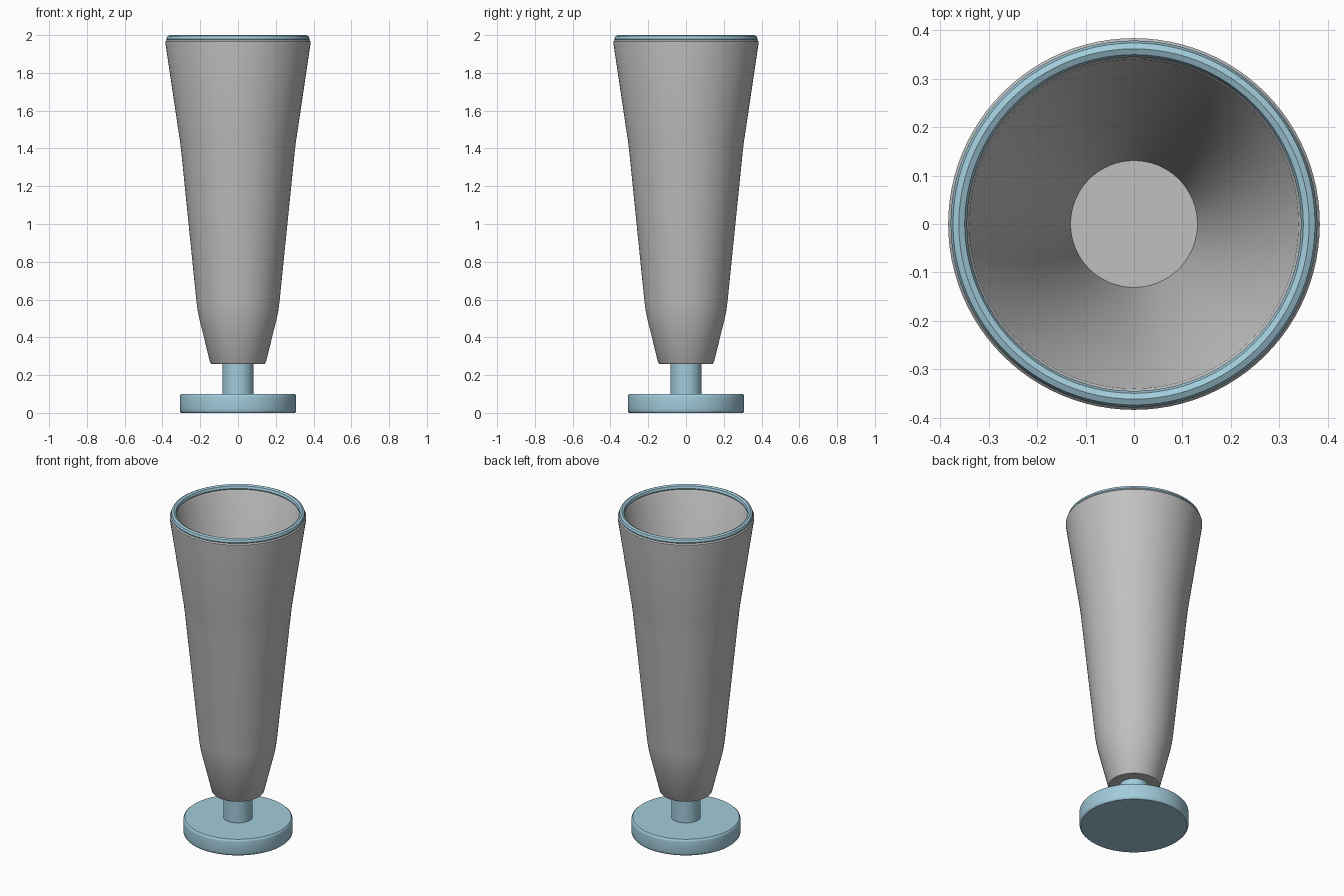
import bpy
import bmesh
import math

cube = bpy.data.objects.get("Cube")
if cube:
    bpy.data.objects.remove(cube, do_unlink=True)


def make_material(name, rgb):
    mat = bpy.data.materials.new(name)
    mat.use_nodes = True
    mat.diffuse_color = (*rgb, 1)
    mat.node_tree.nodes["Principled BSDF"].inputs["Base Color"].default_value = (*rgb, 1)
    return mat


def lathe(name, profile, mat, closed=False, segments=96):
    """Spin an (r, z) profile around the z axis."""
    bm = bmesh.new()
    verts = [bm.verts.new((r, 0, z)) for r, z in profile]
    pairs = list(zip(verts, verts[1:]))
    if closed:
        pairs.append((verts[-1], verts[0]))
    edges = [bm.edges.new(p) for p in pairs]
    bmesh.ops.spin(bm, geom=verts + edges, axis=(0, 0, 1), cent=(0, 0, 0),
                   angle=math.tau, steps=segments)
    bmesh.ops.remove_doubles(bm, verts=bm.verts, dist=1e-4)
    bmesh.ops.recalc_face_normals(bm, faces=bm.faces)
    mesh = bpy.data.meshes.new(name)
    bm.to_mesh(mesh)
    bm.free()
    mesh.materials.append(mat)
    obj = bpy.data.objects.new(name, mesh)
    bpy.context.collection.objects.link(obj)
    bpy.ops.object.select_all(action="DESELECT")
    obj.select_set(True)
    bpy.context.view_layer.objects.active = obj
    bpy.ops.object.shade_smooth_by_angle(angle=math.radians(35))
    return obj


grey = make_material("warm grey", (0.53, 0.53, 0.53))
blue = make_material("pale blue", (0.36, 0.60, 0.71))

# Round foot with softened edges
lathe("foot", [(0, 0), (0.3, 0), (0.306, 0.006), (0.308, 0.015),
               (0.308, 0.085), (0.306, 0.094), (0.3, 0.1), (0, 0.1)], blue)

# Short stem between foot and bowl
lathe("stem", [(0, 0.095), (0.082, 0.095), (0.082, 0.265), (0, 0.265)], blue)

# Hollow flared bowl: outside, lip, straight inner wall, floor
lathe("bowl", [(0, 0.26), (0.142, 0.26), (0.148, 0.268), (0.205, 0.5),
               (0.214, 0.545), (0.22, 0.59), (0.3, 1.38), (0.306, 1.43),
               (0.384, 1.955), (0.384, 1.967), (0.378, 1.974),
               (0.346, 1.974), (0.34, 1.967), (0.131, 0.3), (0, 0.3)], grey)

# Rounded ring along the lip
ring = [(0.362 + 0.017 * math.cos(a), 1.98 + 0.02 * math.sin(a))
        for a in (math.tau * i / 8 for i in range(8))]
lathe("rim_ring", ring, blue, closed=True)
